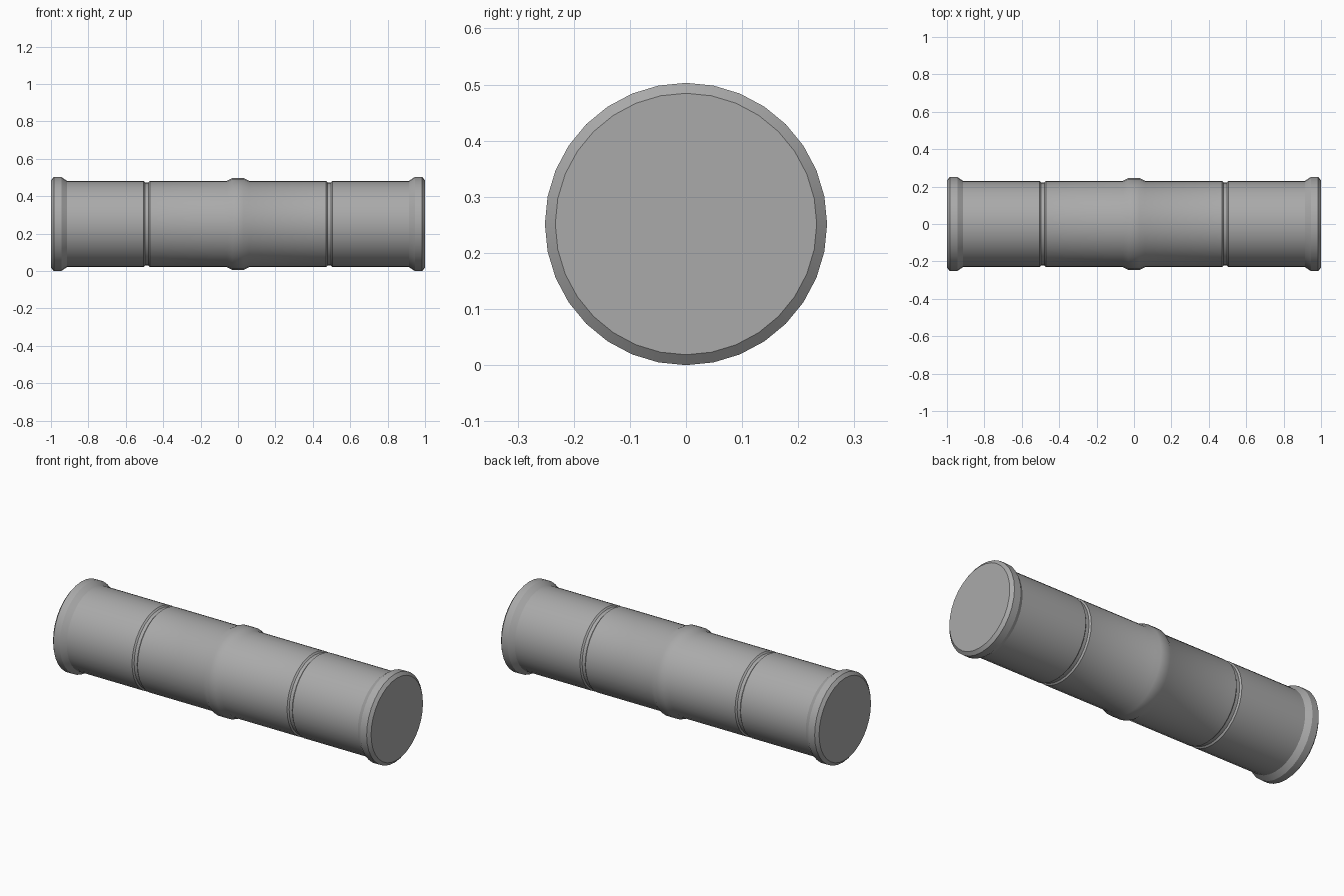
import bpy
import bmesh
from math import sin, cos, pi, radians

cube = bpy.data.objects.get("Cube")
if cube:
    bpy.data.objects.remove(cube, do_unlink=True)

SIDES = 32
RADIUS = 0.2515      # outer rim
PIPE = 0.231         # main barrel
GROOVE = 0.223       # bottom of the shallow grooves
BULGE = 0.245        # centre swelling

grey = bpy.data.materials.new("plain grey")
grey.use_nodes = True
colour = (0.4, 0.4, 0.4, 1)
grey.diffuse_color = colour
grey.node_tree.nodes["Principled BSDF"].inputs["Base Color"].default_value = colour


def lathe(name, profile, cap_start=False, cap_end=False):
    """Revolve (x, radius) points about the long axis."""
    bm = bmesh.new()
    rings = []
    for x, r in profile:
        rings.append([bm.verts.new((x, r * sin(2 * pi * i / SIDES),
                                    RADIUS + r * cos(2 * pi * i / SIDES)))
                      for i in range(SIDES)])
    for a, b in zip(rings, rings[1:]):
        for i in range(SIDES):
            j = (i + 1) % SIDES
            bm.faces.new((a[i], a[j], b[j], b[i]))
    if cap_start:
        bm.faces.new(rings[0][::-1])
    if cap_end:
        bm.faces.new(rings[-1])
    # The start cap and sides share one winding; make it point outwards
    bmesh.ops.recalc_face_normals(bm, faces=bm.faces)
    side = next(f for f in bm.faces if len(f.verts) == 4)
    mid = side.calc_center_median()
    if side.normal.y * mid.y + side.normal.z * (mid.z - RADIUS) < 0:
        bmesh.ops.reverse_faces(bm, faces=bm.faces)
    mesh = bpy.data.meshes.new(name)
    bm.to_mesh(mesh)
    bm.free()
    mesh.materials.append(grey)
    obj = bpy.data.objects.new(name, mesh)
    bpy.context.collection.objects.link(obj)
    bpy.ops.object.select_all(action="DESELECT")
    obj.select_set(True)
    bpy.context.view_layer.objects.active = obj
    bpy.ops.object.shade_smooth_by_angle(angle=radians(30))
    return obj


# Barrel: plain tube, groove, then a soft swelling at the centre
half = [(-0.915, PIPE), (-0.505, PIPE), (-0.497, GROOVE), (-0.478, GROOVE),
        (-0.47, PIPE), (-0.058, PIPE), (-0.03, BULGE)]
lathe("barrel", half + [(-x, r) for x, r in reversed(half)])

# Chamfered end rims with flat closed ends
rim = [(-1.0, 0.233), (-0.985, RADIUS), (-0.945, RADIUS), (-0.915, PIPE)]
lathe("right_end_rim", rim, cap_start=True)
lathe("left_end_rim", [(-x, r) for x, r in reversed(rim)], cap_end=True)
